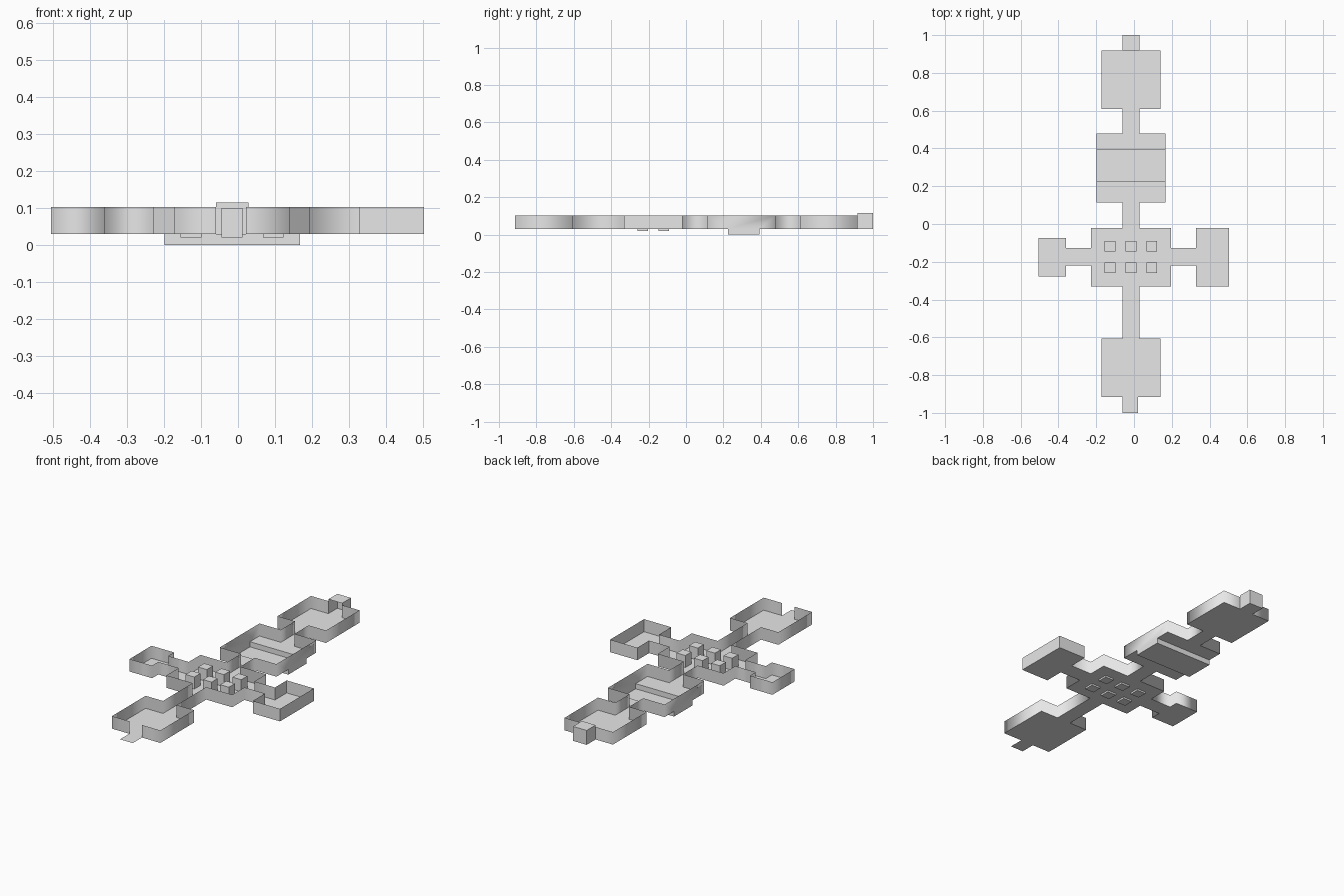
import bpy, bmesh, math
from mathutils import Matrix, Vector

cube = bpy.data.objects.get("Cube")
if cube:
    bpy.data.objects.remove(cube, do_unlink=True)

grey = bpy.data.materials.new("light grey")
grey.use_nodes = True
grey.diffuse_color = (0.8, 0.8, 0.8, 1)
grey.node_tree.nodes["Principled BSDF"].inputs["Base Color"].default_value = (0.8, 0.8, 0.8, 1)

FLOOR, WALL_TOP = 0.03, 0.103


def finish(name, bm):
    mesh = bpy.data.meshes.new(name)
    bm.to_mesh(mesh)
    bm.free()
    mesh.materials.append(grey)
    ob = bpy.data.objects.new(name, mesh)
    bpy.context.collection.objects.link(ob)
    return ob


def box(name, x0, x1, y0, y1, z0, z1, open_sides=()):
    """Box with the faces pointing along open_sides left out."""
    bm = bmesh.new()
    size = Matrix.Diagonal((x1 - x0, y1 - y0, z1 - z0, 1))
    middle = Matrix.Translation(((x0 + x1) / 2, (y0 + y1) / 2, (z0 + z1) / 2))
    bmesh.ops.create_cube(bm, size=1, matrix=middle @ size)
    bm.normal_update()
    gone = [f for f in bm.faces if any(f.normal.dot(Vector(d)) > 0.9 for d in open_sides)]
    bmesh.ops.delete(bm, geom=gone, context='FACES')
    if open_sides:
        bmesh.ops.reverse_faces(bm, faces=bm.faces[:])
    return finish(name, bm)


# Floor plan as overlapping rectangles: x0, x1, y0, y1
CX0, CX1 = -0.06, 0.028
plan = [
    (-0.172, 0.14, 0.61, 0.918),       # back room
    (CX0, CX1, 0.48, 0.61),            # back corridor
    (-0.198, 0.167, 0.115, 0.48),      # trench room
    (CX0, CX1, -0.02, 0.115),          # middle corridor
    (-0.228, 0.195, -0.332, -0.02),    # pillar hall
    (-0.36, -0.228, -0.22, -0.128),    # right corridor
    (-0.505, -0.36, -0.277, -0.075),   # right room
    (0.195, 0.328, -0.22, -0.128),     # left corridor
    (0.328, 0.503, -0.332, -0.02),     # left room
    (CX0, CX1, -0.605, -0.332),        # front corridor
    (-0.172, 0.14, -0.915, -0.605),    # front room
    (CX0, 0.022, -1.0, -0.915),        # entrance step
    (CX0, CX1, 0.918, 1.0),            # alcove floor
]
TRENCH = (0.225, 0.393)
xs = sorted({v for r in plan for v in r[:2]})
ys = sorted({v for r in plan for v in r[2:]} | set(TRENCH))

# Floor cells covered by the plan
bm = bmesh.new()
for x0, x1 in zip(xs, xs[1:]):
    for y0, y1 in zip(ys, ys[1:]):
        mx, my = (x0 + x1) / 2, (y0 + y1) / 2
        if any(r[0] < mx < r[1] and r[2] < my < r[3] for r in plan):
            bm.faces.new([bm.verts.new((x, y, FLOOR)) for x, y in
                          ((x0, y0), (x1, y0), (x1, y1), (x0, y1))])
bmesh.ops.remove_doubles(bm, verts=bm.verts[:], dist=0.0005)

# Thin walls around the outline, left out at the entrance and alcove
rim = [e for e in bm.edges if e.is_boundary
       and abs(e.verts[0].co.y + e.verts[1].co.y) / 2 < 0.925
       and not (abs(e.verts[0].co.y + e.verts[1].co.y) / 2 > 0.914
                and CX0 < (e.verts[0].co.x + e.verts[1].co.x) / 2 < 0.022)]
up = bmesh.ops.extrude_edge_only(bm, edges=rim)["geom"]
for v in (g for g in up if isinstance(g, bmesh.types.BMVert)):
    v.co.z = WALL_TOP

# Trench opening in the floor, then merge flat regions
bm.normal_update()
hole = [f for f in bm.faces if abs(f.normal.z) > 0.9
        and TRENCH[0] < f.calc_center_median().y < TRENCH[1]]
bmesh.ops.delete(bm, geom=hole, context='FACES')
bmesh.ops.dissolve_limit(bm, angle_limit=math.radians(1), verts=bm.verts[:], edges=bm.edges[:])
bm.normal_update()
for f in bm.faces:
    f.smooth = abs(f.normal.z) < 0.5 and f.calc_center_median().x < 0.32
finish("floor_and_walls", bm)

# Sunken channel across the trench room
box("trench", -0.198, 0.167, *TRENCH, 0, FLOOR, [(0, 0, 1)])

# Roofed alcove at the back, open to the room
box("alcove", CX0, CX1, 0.918, 1.0, FLOOR, 0.114, [(0, -1, 0), (0, 0, -1)])

# Two rows of square pillars
for row, y in enumerate((-0.232, -0.118)):
    for col in range(3):
        x = -0.127 + 0.111 * col
        box(f"pillar_{row}_{col}", x - 0.028, x + 0.028, y - 0.028, y + 0.028, 0.02, 0.1)
